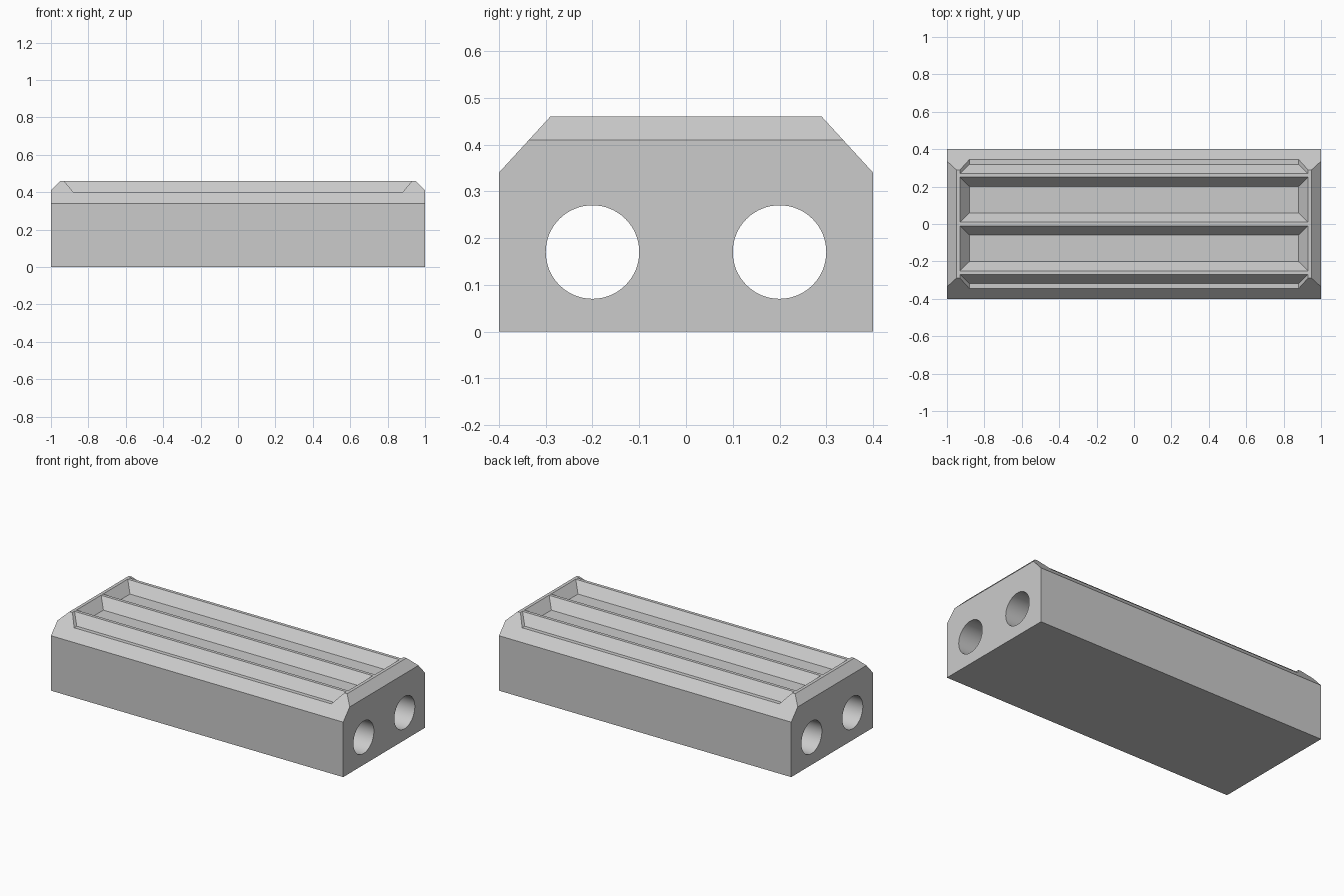
import bpy, bmesh, math
from mathutils import Vector

cube = bpy.data.objects.get("Cube")
if cube:
    bpy.data.objects.remove(cube, do_unlink=True)

concrete = bpy.data.materials.new("concrete_grey")
concrete.use_nodes = True
GREY = (0.6, 0.6, 0.6, 1)
concrete.diffuse_color = GREY
concrete.node_tree.nodes["Principled BSDF"].inputs["Base Color"].default_value = GREY
concrete.node_tree.nodes["Principled BSDF"].inputs["Roughness"].default_value = 0.8

FLOOR, TOP = 0.40, 0.46


def hull(name, points):
    """Convex solid around a few corner points."""
    bm = bmesh.new()
    for p in points:
        bm.verts.new(p)
    bmesh.ops.convex_hull(bm, input=bm.verts)
    bmesh.ops.dissolve_limit(bm, angle_limit=0.01, verts=bm.verts, edges=bm.edges)
    bmesh.ops.recalc_face_normals(bm, faces=bm.faces)
    mesh = bpy.data.meshes.new(name)
    bm.to_mesh(mesh)
    bm.free()
    mesh.materials.append(concrete)
    obj = bpy.data.objects.new(name, mesh)
    bpy.context.collection.objects.link(obj)
    return obj


def combine(target, tool, operation):
    """Apply a boolean and discard the tool."""
    mod = target.modifiers.new("combine", 'BOOLEAN')
    mod.operation = operation
    mod.solver = 'EXACT'
    mod.object = tool
    bpy.ops.object.select_all(action='DESELECT')
    bpy.context.view_layer.objects.active = target
    target.select_set(True)
    bpy.ops.object.modifier_apply(modifier=mod.name)
    bpy.data.objects.remove(tool, do_unlink=True)


# Block with chamfered long sides and small end chamfers
lower, upper = Vector((0.40, 0.34)), Vector((0.29, TOP))
shoulder = lower.lerp(upper, (0.41 - lower.y) / (upper.y - lower.y))
section = [(1, 0.40, 0), (1, *lower), (1, *shoulder), (0.95, *upper)]
block = hull("ridged_block", [(sx * x, sy * y, z) for x, y, z in section
                              for sx in (1, -1) for sy in (1, -1)])

# Recess between the two raised, sloping ends
recess = hull("recess_cutter", [(sx * x, sy * 0.5, z)
                                for x, z in ((0.88, FLOOR), (0.98, FLOOR + 0.12))
                                for sx in (1, -1) for sy in (1, -1)])
combine(block, recess, 'DIFFERENCE')

# Three long ridges with narrow flat tops
for y in (-0.26, 0, 0.26):
    ridge = hull("ridge", [(sx * 0.94, y + sy * half, z)
                           for half, z in ((0.059, 0.37), (0.059, FLOOR), (0.01, TOP - 0.0005))
                           for sx in (1, -1) for sy in (1, -1)])
    combine(block, ridge, 'UNION')

# Two round holes running the full length
for y in (-0.2, 0.2):
    bpy.ops.mesh.primitive_cylinder_add(vertices=64, radius=0.1, depth=2.4,
                                        location=(0, y, 0.17),
                                        rotation=(0, math.pi / 2, 0))
    bore = bpy.context.object
    bore.data.materials.append(concrete)
    combine(block, bore, 'DIFFERENCE')

bpy.ops.object.shade_smooth_by_angle(angle=math.radians(20))
